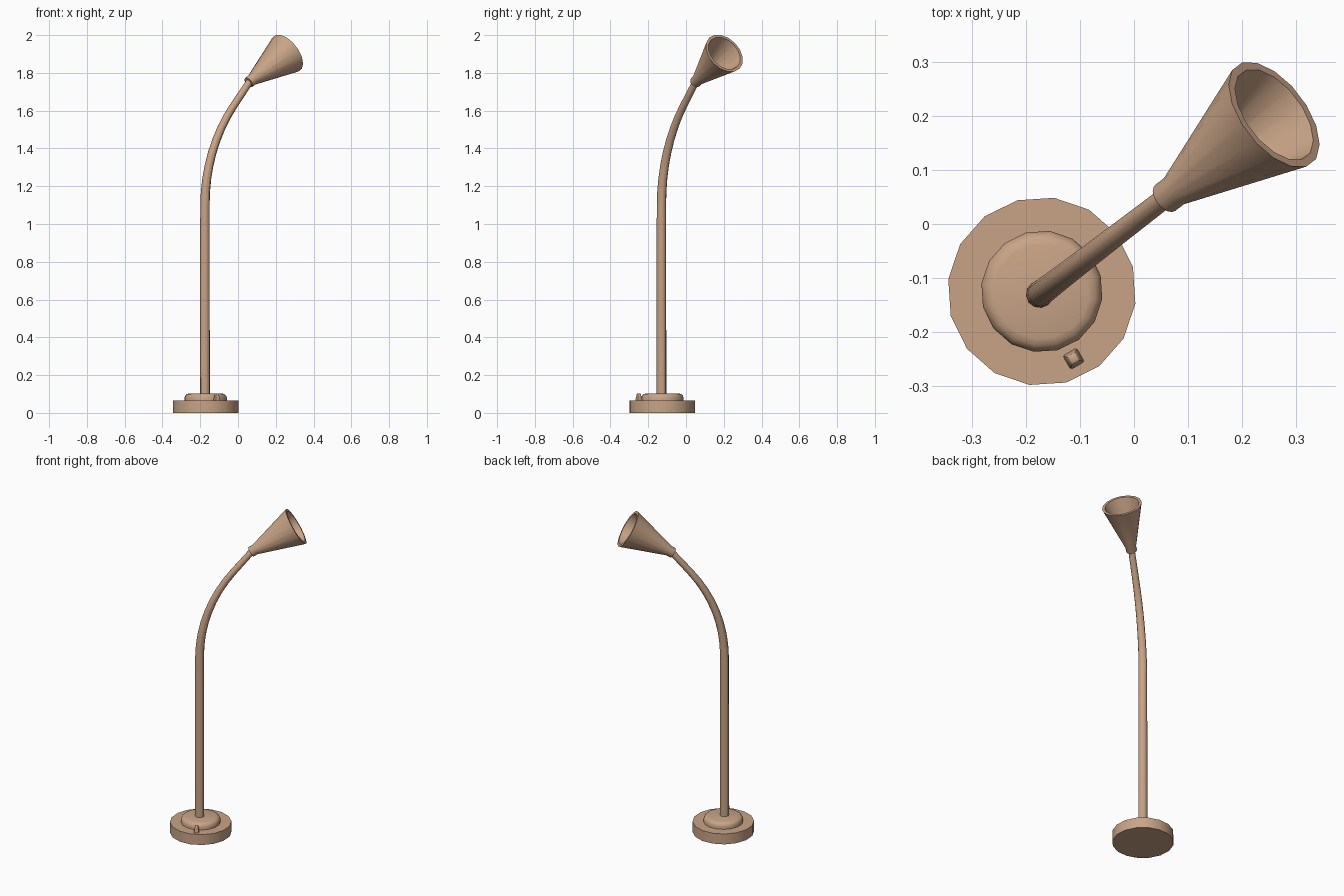
import bpy, bmesh, math
from mathutils import Vector, Matrix

if "Cube" in bpy.data.objects:
    bpy.data.objects.remove(bpy.data.objects["Cube"])

mat = bpy.data.materials.new("warm_tan")
mat.diffuse_color = (0.58, 0.37, 0.24, 1)
mat.use_nodes = True
mat.node_tree.nodes["Principled BSDF"].inputs["Base Color"].default_value = mat.diffuse_color

HEADING = math.radians(37.5)          # direction the neck leans in plan
FWD = Vector((math.cos(HEADING), math.sin(HEADING), 0))
FOOT = Vector((-0.171, -0.125, 0))
STEM = Vector((-0.175, -0.13, 0))


def finish(name, bm, angle=30):
    bmesh.ops.recalc_face_normals(bm, faces=bm.faces)
    mesh = bpy.data.meshes.new(name)
    bm.to_mesh(mesh)
    bm.free()
    mesh.materials.append(mat)
    ob = bpy.data.objects.new(name, mesh)
    bpy.context.collection.objects.link(ob)
    bpy.ops.object.select_all(action='DESELECT')
    ob.select_set(True)
    bpy.context.view_layer.objects.active = ob
    bpy.ops.object.shade_smooth_by_angle(angle=math.radians(angle))
    return ob


def skin(name, rings, sides, start=0.0):
    """Join rings given as (centre, axis, radius); both ends are capped."""
    bm = bmesh.new()
    side = Vector((-FWD.y, FWD.x, 0))
    loops = []
    for centre, axis, r in rings:
        u = side.cross(axis).normalized()
        loops.append([bm.verts.new(centre + r * (math.cos(a) * u + math.sin(a) * side))
                      for a in (start + 2 * math.pi * i / sides for i in range(sides))])
    for a, b in zip(loops, loops[1:]):
        for i in range(sides):
            j = (i + 1) % sides
            bm.faces.new((a[i], a[j], b[j], b[i]))
    bm.faces.new(loops[0])
    bm.faces.new(loops[-1])
    return finish(name, bm)


def lathe(name, origin, axis, profile, sides, start=0.0):
    return skin(name, [(origin + axis * h, axis, r) for r, h in profile], sides, start)


UP = Vector((0, 0, 1))
turn = math.radians(-7.5) - HEADING

# Base disc and rounded boss
lathe("base", FOOT, UP, [(0.175, 0), (0.175, 0.065)], 16, turn)
lathe("base_boss", FOOT, UP, [(0.113, 0.06), (0.113, 0.08), (0.109, 0.091),
                              (0.101, 0.099), (0.088, 0.103)], 16, turn)

# Stem: straight post, 40 degree arc, short straight end, slight taper
bend, R, L, z0 = math.radians(40), 0.817, 0.165, 1.1
rings = [(STEM + UP * 0.1, UP, 0.026), (STEM + UP * z0, UP, 0.025)]
steps = 8
for k in range(1, steps + 1):
    t = bend * k / steps
    c = STEM + UP * (z0 + R * math.sin(t)) + FWD * (R * (1 - math.cos(t)))
    d = UP * math.cos(t) + FWD * math.sin(t)
    rings.append((c, d, 0.025 - 0.005 * k / steps))
rings.append((c + d * L, d, 0.019))
skin("stem", rings, 12)

# Lamp shade: collar, flared cone and hollow inside
rim = Vector((0.26, 0.203, 1.904))
neck = Vector((0.056, 0.047, 1.749))
axis = (rim - neck).normalized()
n = (rim - neck).length
lathe("shade", neck, axis, [(0.029, 0), (0.031, 0.006), (0.031, 0.03),
                            (0.115, n), (0.099, n), (0.022, 0.045)], 16, math.pi / 16)

# Small tapered switch on the base
bm = bmesh.new()
bmesh.ops.create_cone(bm, cap_ends=True, segments=4, radius1=0.022,
                      radius2=0.012, depth=0.043)
bmesh.ops.bevel(bm, geom=list(bm.edges), offset=0.004, segments=2,
                profile=0.5, affect='EDGES')
bm.transform(Matrix.Translation((-0.112, -0.25, 0.0815))
             @ Matrix.Rotation(math.radians(-15), 4, 'Z'))
finish("switch", bm, 40)
